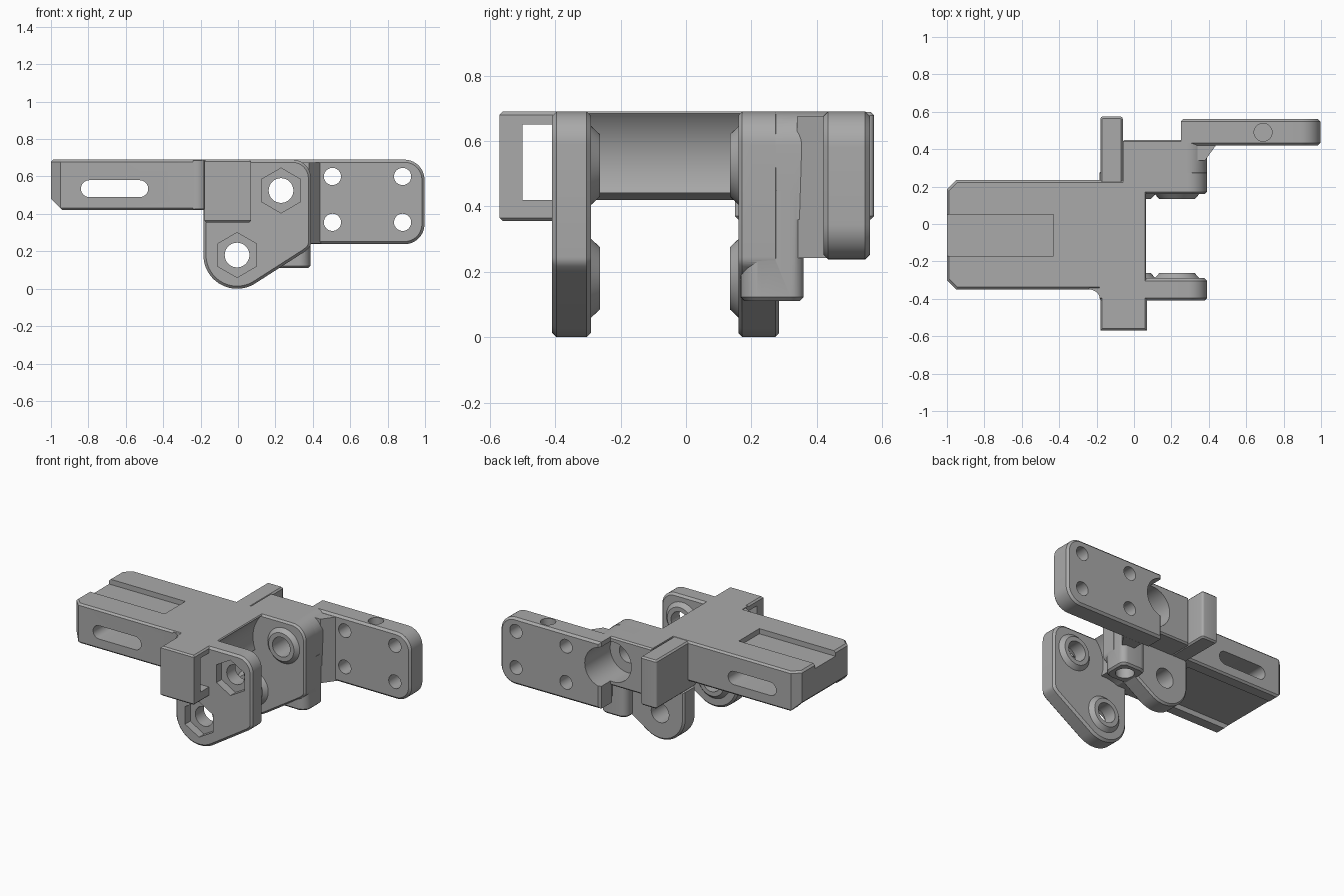
import bpy, bmesh, math
from mathutils import Vector

if "Cube" in bpy.data.objects:
    bpy.data.objects.remove(bpy.data.objects["Cube"])

AXES = {'x': lambda a, b, t: (t, a, b),
        'y': lambda a, b, t: (a, t, b),
        'z': lambda a, b, t: (a, b, t)}

grey = bpy.data.materials.new("plain_grey")
grey.diffuse_color = (0.4, 0.4, 0.4, 1)
grey.use_nodes = True
grey.node_tree.nodes["Principled BSDF"].inputs["Base Color"].default_value = grey.diffuse_color


def arc(cx, cy, r, a0, a1, n=14):
    return [(cx + r * math.cos(math.radians(a0 + (a1 - a0) * i / n)),
             cy + r * math.sin(math.radians(a0 + (a1 - a0) * i / n))) for i in range(n + 1)]


def circle(cx, cy, r, n=48, turn=0):
    return [(cx + r * math.cos(turn + math.tau * i / n),
             cy + r * math.sin(turn + math.tau * i / n)) for i in range(n)]


def rect(x0, x1, y0, y1):
    return [(x0, y0), (x1, y0), (x1, y1), (x0, y1)]


def prism(name, pts, axis, lo, hi, bevel=0.0, pts2=None):
    """Extrude a profile along an axis (optionally lofting to a second profile)."""
    f = AXES[axis]
    bm = bmesh.new()
    A = [bm.verts.new(f(a, b, lo)) for a, b in pts]
    B = [bm.verts.new(f(a, b, hi)) for a, b in (pts2 or pts)]
    n = len(A)
    caps = [bm.faces.new(A), bm.faces.new(B)]
    for i in range(n):
        bm.faces.new((A[i], A[(i + 1) % n], B[(i + 1) % n], B[i]))
    bmesh.ops.recalc_face_normals(bm, faces=bm.faces)
    if bevel:
        edges = list({e for c in caps for e in c.edges})
        bmesh.ops.bevel(bm, geom=edges, offset=bevel, segments=1, affect='EDGES')
    me = bpy.data.meshes.new(name)
    bm.to_mesh(me)
    bm.free()
    ob = bpy.data.objects.new(name, me)
    bpy.context.collection.objects.link(ob)
    return ob


def combine(target, tool, op):
    m = target.modifiers.new("bool", 'BOOLEAN')
    m.operation, m.solver, m.object = op, 'EXACT', tool
    bpy.context.view_layer.objects.active = target
    bpy.ops.object.modifier_apply(modifier=m.name)
    bpy.data.objects.remove(tool)


HINGES = [(-0.005, 0.18), (0.23, 0.525)]

# sliding arm with chamfered end corners
body = prism("hinge_bracket", [(-0.95, -0.35), (0.07, -0.35), (0.07, 0.235), (-0.95, 0.235),
                               (-1, 0.185), (-1, -0.30)], 'z', 0.42, 0.69, 0.012)


def add(*a, **k):
    combine(body, prism("part", *a, **k), 'UNION')


def cut(*a, **k):
    combine(body, prism("cutter", *a, **k), 'DIFFERENCE')


# arm details: end chamfer, top and bottom channels, side slot
cut([(-1.05, 0.40), (-0.92, 0.40), (-1.05, 0.53)], 'y', -0.7, 0.7)
cut(rect(-1.1, -0.43, -0.17, 0.05), 'z', 0.655, 0.8)
cut(rect(-1.1, -0.30, -0.27, 0.155), 'z', 0.3, 0.455)
cut(arc(-0.795, 0.535, 0.045, 90, 270) + arc(-0.525, 0.535, 0.045, -90, 90), 'y', -0.7, 0.7)

# swing clearance around both hinge axes
cut(circle(0.23, 0.525, 0.23, 64), 'y', -0.30, 0.17)
cut(circle(-0.005, 0.18, 0.262, 64), 'y', -0.30, 0.17)

# hinge ears, front and rear
ear = (arc(-0.005, 0.18, 0.18, 180, 302, 24) + [(0.36, 0.20)] + arc(0.35, 0.245, 0.04, -45, 0, 4)
       + arc(0.29, 0.59, 0.10, 0, 90) + [(-0.185, 0.69)])
add(ear, 'y', -0.41, -0.29, 0.014)
rear = (arc(-0.005, 0.18, 0.18, 180, 302, 24) + [(0.36, 0.20)] + arc(0.35, 0.245, 0.04, -45, 0, 4)
        + arc(0.29, 0.59, 0.10, 0, 90) + [(-0.06, 0.69), (-0.06, 0.43), (-0.185, 0.36)])
add(rear, 'y', 0.16, 0.285, 0.012)

# rear housing and the lower screw boss
add([(-0.06, 0.36), (0.385, 0.36)] + arc(0.285, 0.585, 0.105, 0, 90) + [(-0.06, 0.69)],
    'y', 0.20, 0.45, 0.010)
add([(0.2, 0.17)] + arc(0.325, 0.23, 0.063, -90, 0, 8) + arc(0.348, 0.32, 0.04, 0, 90, 6)
    + arc(0.25, 0.31, 0.05, 90, 180, 6), 'z', 0.11, 0.46, 0.012)

# front loop tab, its corner fillet, and the rear tab
add(rect(-0.18, 0.07, -0.57, -0.345), 'z', 0.355, 0.69, 0.010)
cut(rect(-0.50, -0.41, 0.42, 0.65), 'x', -0.3, 0.2)
add(arc(-0.24, -0.41, 0.06, 90, 0, 8) + [(-0.17, -0.41), (-0.17, -0.34), (-0.24, -0.34)],
    'z', 0.425, 0.685)
add(rect(-0.18, -0.06, 0.15, 0.46) [:2] + arc(-0.075, 0.56, 0.015, 0, 90, 4)
    + arc(-0.165, 0.56, 0.015, 90, 180, 4), 'z', 0.36, 0.688, 0.010)

# mounting plate with a gusset to the housing
add([(0.25, 0.24)] + arc(0.89, 0.345, 0.107, -90, 0) + arc(0.89, 0.583, 0.107, 0, 90)
    + [(0.25, 0.69)], 'y', 0.42, 0.562, 0.014)
add([(0.30, 0.34), (0.38, 0.34), (0.445, 0.43), (0.30, 0.43)], 'z', 0.242, 0.675)

# bearing rings on the inner sides of the ears
for x, z in HINGES:
    big, small = circle(x, z, 0.125), circle(x, z, 0.095)
    add(big, 'y', -0.295, -0.263, pts2=small)
    add(small, 'y', 0.134, 0.166, pts2=big)

# hinge bores, nut recesses, rear counterbore
for x, z in HINGES:
    cut(circle(x, z, 0.066), 'y', -0.6, 0.4)
    cut(circle(x, z, 0.12, 6, math.pi / 6), 'y', -0.45, -0.355)
cut(circle(0.23, 0.525, 0.135), 'y', 0.29, 0.7)

# plate holes, top screw hole, lower boss hole
for x in (0.505, 0.88):
    for z in (0.355, 0.60):
        cut(circle(x, z, 0.046, 32), 'y', 0.3, 0.7)
cut(circle(0.69, 0.49, 0.048, 32), 'z', 0.5, 0.8)
cut(circle(0.295, 0.265, 0.058, 32), 'z', 0.0, 0.30)

# finish
body.data.materials.clear()
body.data.materials.append(grey)
for p in body.data.polygons:
    p.material_index = 0
bpy.context.view_layer.objects.active = body
body.select_set(True)
bpy.ops.object.shade_smooth_by_angle(angle=math.radians(25))
